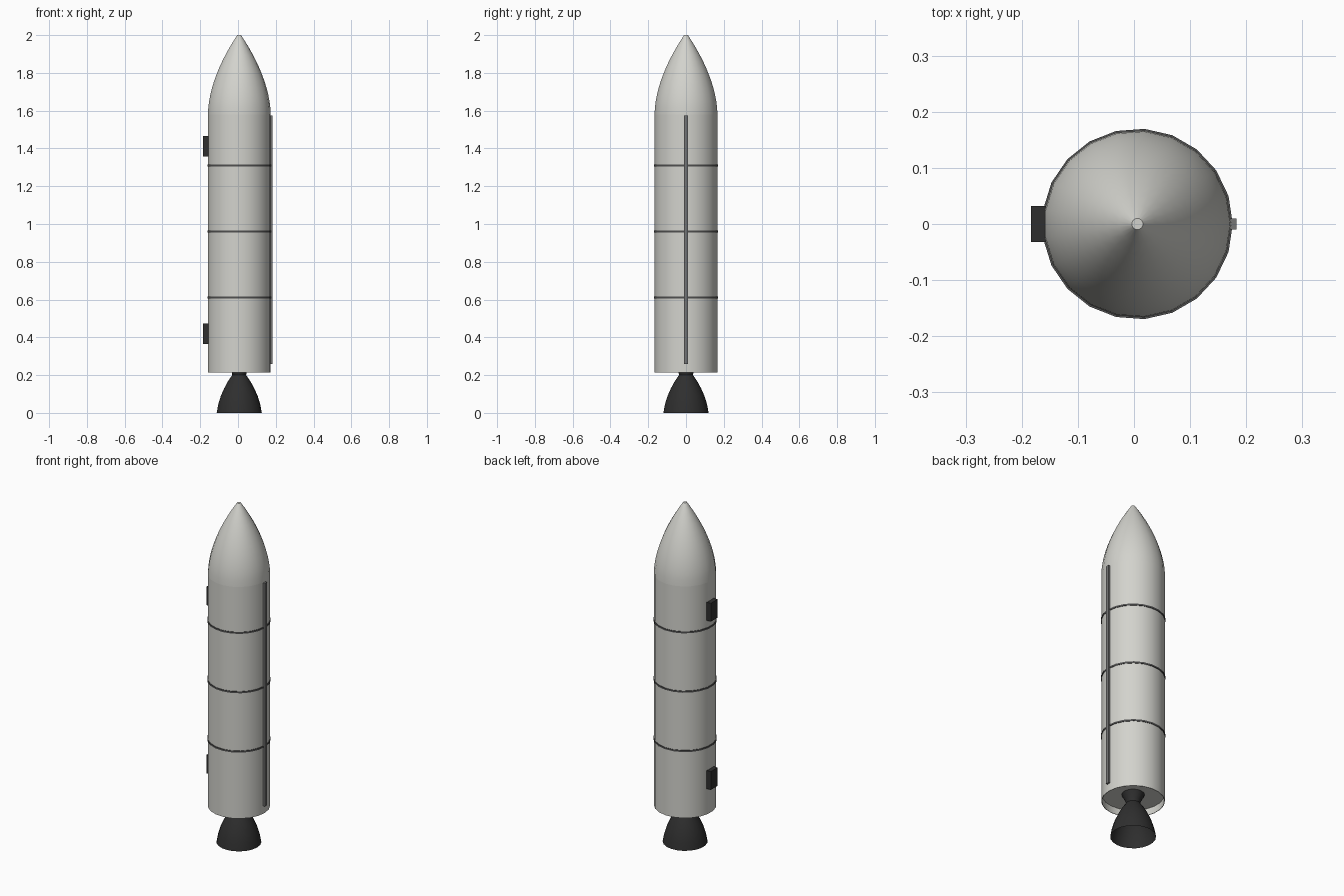
import bpy, math

cube = bpy.data.objects.get("Cube")
if cube:
    bpy.data.objects.remove(cube, do_unlink=True)

CX = 0.006      # axis of the rocket
SIDES = 21
R = 0.167


def material(name, rgb):
    m = bpy.data.materials.new(name)
    m.use_nodes = True
    m.diffuse_color = (*rgb, 1)
    bsdf = next(n for n in m.node_tree.nodes if n.type == 'BSDF_PRINCIPLED')
    bsdf.inputs["Base Color"].default_value = (*rgb, 1)
    return m


white = material("off white", (0.65, 0.65, 0.61))
grey = material("mid grey", (0.18, 0.18, 0.18))
dark = material("dark grey", (0.08, 0.08, 0.08))
black = material("near black", (0.028, 0.028, 0.028))


def lathe(name, profile, mat, closed=False):
    """Spin (radius, height) points round the rocket axis; radius 0 makes a pole."""
    verts, rows = [], []
    for r, z in profile:
        n = SIDES if r > 0 else 1
        rows.append([len(verts) + i % n for i in range(SIDES)])
        for i in range(n):
            a = math.tau * i / SIDES
            verts.append((CX + r * math.cos(a), r * math.sin(a), z))
    pairs = list(zip(rows, rows[1:]))
    if closed:
        pairs.append((rows[-1], rows[0]))
    faces = []
    for low, high in pairs:
        for i in range(SIDES):
            j = (i + 1) % SIDES
            quad = [low[i], low[j], high[j], high[i]]
            faces.append(list(dict.fromkeys(quad)))
    mesh = bpy.data.meshes.new(name)
    mesh.from_pydata(verts, [], faces)
    mesh.materials.append(mat)
    obj = bpy.data.objects.new(name, mesh)
    bpy.context.collection.objects.link(obj)
    bpy.ops.object.select_all(action='DESELECT')
    obj.select_set(True)
    bpy.context.view_layer.objects.active = obj
    bpy.ops.object.shade_smooth_by_angle(angle=math.radians(35))
    return obj


def box(name, low, high, mat):
    centre = [(a + b) / 2 for a, b in zip(low, high)]
    bpy.ops.mesh.primitive_cube_add(size=1, location=centre)
    obj = bpy.context.object
    obj.name = name
    obj.scale = [b - a for a, b in zip(low, high)]
    obj.data.materials.append(mat)


# Body tube with a recessed floor
lathe("body", [(0, 0.255), (R - 0.003, 0.255), (R - 0.003, 0.215),
               (R, 0.215), (R, 1.58)], white)

# Rounded nose ending in a tiny flat tip
STEPS = 12
nose = [(0.01 + (R - 0.01) * (1 - (i / STEPS) ** 1.8), 1.58 + 0.42 * i / STEPS)
        for i in range(STEPS + 1)]
lathe("nose_cone", nose + [(0, 2.0)], white)

# Thin bands between the tank sections
for i in range(3):
    z = 0.61 + 0.35 * i
    lathe(f"band_{i + 1}", [(R - 0.002, z - 0.005), (R + 0.003, z - 0.005),
                            (R + 0.003, z + 0.005), (R - 0.002, z + 0.005)], dark, True)

# Engine bell: chamber, throat and open flare
bell = [(0.12, 0), (0.112, 0.045), (0.098, 0.09), (0.08, 0.13), (0.06, 0.167),
        (0.037, 0.2), (0.04, 0.215), (0.06, 0.255)]
lathe("engine_bell", bell, black)

# Cable duct on one side, attachment blocks on the other
box("cable_duct", (0.16, -0.01, 0.26), (0.183, 0.01, 1.575), grey)
for name, z in (("lower_mount", 0.42), ("upper_mount", 1.412)):
    box(name, (-0.184, -0.032, z - 0.054), (-0.155, 0.032, z + 0.054), black)
